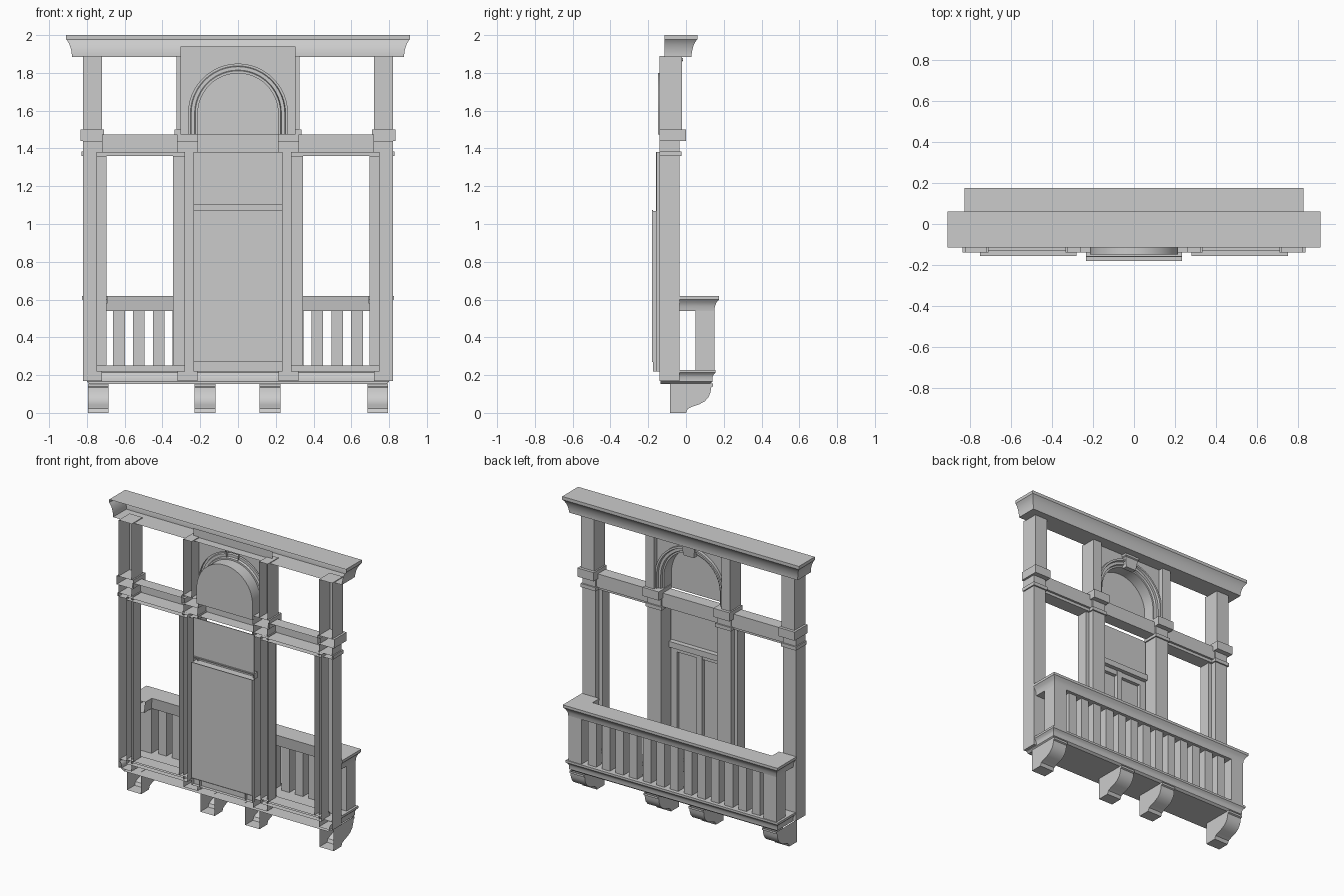
import bpy, bmesh
from math import sin, cos, pi

if "Cube" in bpy.data.objects:
    bpy.data.objects.remove(bpy.data.objects["Cube"])


def make(name, bm, smooth=False):
    bmesh.ops.remove_doubles(bm, verts=bm.verts, dist=1e-5)
    bmesh.ops.recalc_face_normals(bm, faces=bm.faces)
    me = bpy.data.meshes.new(name)
    bm.to_mesh(me)
    bm.free()
    ob = bpy.data.objects.new(name, me)
    bpy.context.collection.objects.link(ob)
    if smooth:
        bpy.ops.object.select_all(action='DESELECT')
        ob.select_set(True)
        bpy.context.view_layer.objects.active = ob
        bpy.ops.object.shade_smooth_by_angle(angle=0.6)
    return ob


def poly(bm, pts):
    return bm.faces.new([bm.verts.new(p) for p in pts])


def strips(bm, rows, closed=False):
    """Quads between successive rows of points."""
    n = len(rows)
    for i in range(n if closed else n - 1):
        a, b = rows[i], rows[(i + 1) % n]
        for j in range(len(a) - 1):
            poly(bm, [a[j], a[j + 1], b[j + 1], b[j]])


def box(name, x0, x1, y0, y1, z0, z1, open_back=True):
    """Box whose wall side (-y) is left open."""
    bm = bmesh.new()
    a, b, c, d = (x0, z0), (x1, z0), (x1, z1), (x0, z1)
    front = [(x, y1, z) for x, z in (a, b, c, d)]
    back = [(x, y0, z) for x, z in (a, b, c, d)]
    strips(bm, [back + back[:1], front + front[:1]])
    poly(bm, front)
    if not open_back:
        poly(bm, back)
    return make(name, bm)


def pair(name, x0, x1, *rest):
    box(name + "_right", x0, x1, *rest)
    box(name + "_left", -x1, -x0, *rest)


def three_sided(name, prof, X, Y, yb, ring=False):
    """Moulding profile (offset, z) run around left, front and right sides."""
    bm = bmesh.new()
    rows = [[(-X - o, yb, z), (-X - o, Y + o, z), (X + o, Y + o, z), (X + o, yb, z)]
            for o, z in prof]
    strips(bm, rows, ring)
    if not ring:
        poly(bm, rows[0])
        poly(bm, rows[-1])
    return make(name, bm, True)


# cornice
three_sided("cornice", [(0, 1.885), (0, 1.9), (0.004, 1.925), (0.012, 1.95),
                        (0.022, 1.968), (0.03, 1.978), (0.03, 2.0)], 0.88, 0.03, -0.115)

# outer posts
pair("outer_post", 0.72, 0.82, -0.14, -0.035, 0.17, 1.44)
pair("outer_upper_post", 0.72, 0.82, -0.14, -0.02, 1.5, 1.89)
pair("outer_capital", 0.71, 0.835, -0.14, 0.0, 1.44, 1.5)
pair("outer_necking", 0.712, 0.828, -0.14, -0.025, 1.36, 1.385)

# inner posts
pair("inner_post", 0.215, 0.32, -0.14, -0.035, 0.17, 1.44)
pair("inner_upper_post", 0.26, 0.325, -0.14, -0.02, 1.5, 1.89)
pair("inner_capital", 0.21, 0.335, -0.14, 0.0, 1.44, 1.5)
pair("inner_necking", 0.207, 0.328, -0.14, -0.025, 1.36, 1.385)

# cross beams
pair("side_beam", 0.32, 0.72, -0.13, -0.045, 1.38, 1.475)
box("door_beam", -0.215, 0.215, -0.13, -0.045, 1.38, 1.475)

# side window frames
pair("inner_jamb", 0.28, 0.345, -0.155, -0.075, 0.25, 1.36)
pair("outer_jamb", 0.695, 0.75, -0.155, -0.075, 0.25, 1.36)
pair("window_head", 0.28, 0.75, -0.155, -0.06, 1.36, 1.38)
pair("window_sill", 0.28, 0.75, -0.155, -0.06, 0.22, 0.25)

# door
box("transom_panel", -0.235, 0.235, -0.16, -0.155, 1.1, 1.38)
box("door_panel", -0.235, 0.235, -0.18, -0.175, 0.27, 1.075)
box("transom_rail", -0.235, 0.235, -0.16, -0.12, 1.07, 1.11)
box("door_top_rail", -0.235, 0.235, -0.175, -0.15, 1.035, 1.07)
box("door_bottom_rail", -0.235, 0.235, -0.175, -0.15, 0.22, 0.29)
box("door_mullion", -0.02, 0.02, -0.175, -0.145, 0.27, 1.07)
pair("door_stile", 0.175, 0.235, -0.175, -0.15, 0.22, 1.07)

# arch wall, archivolt and tympanum
ZC, Z0, WALL, N = 1.585, 1.475, -0.055, 24


def arch(r, y):
    arc = [(r * cos(pi * i / N), y, ZC + r * sin(pi * i / N)) for i in range(N + 1)]
    return [(r, y, Z0)] + arc + [(-r, y, Z0)]


bm = bmesh.new()
edge = arch(0.262, WALL)
strips(bm, [edge[1:-1], [(x, WALL, 1.94) for x, _, _ in edge[1:-1]]])
for s in (-1, 1):
    poly(bm, [(s * 0.262, WALL, Z0), (s * 0.262, WALL, ZC), (s * 0.262, WALL, 1.94),
              (s * 0.305, WALL, 1.94), (s * 0.305, WALL, Z0)])
make("arch_wall", bm)

bm = bmesh.new()
strips(bm, [arch(r, y) for r, y in [(0.265, WALL), (0.265, -0.035), (0.252, -0.035),
                                    (0.248, -0.05), (0.23, -0.05), (0.226, -0.065),
                                    (0.215, -0.065), (0.215, -0.148)]])
make("archivolt", bm, True)

bm = bmesh.new()
poly(bm, arch(0.215, -0.148))
make("tympanum", bm)

# keystone
bm = bmesh.new()
rows = [[(-w, -0.065, z), (-w, y, z), (w, y, z), (w, -0.065, z)]
        for w, y, z in [(0.04, -0.03, 1.79), (0.05, -0.022, 1.86),
                        (0.057, -0.015, 1.865), (0.057, -0.015, 1.88)]]
strips(bm, rows)
poly(bm, rows[0])
poly(bm, rows[-1])
make("keystone", bm)

# balcony floor
three_sided("balcony_floor", [(-0.015, 0.153), (0, 0.165), (0, 0.19), (0.006, 0.203),
                              (0.016, 0.213), (0.016, 0.228)], 0.80, 0.14, -0.135)

# handrail
three_sided("handrail", [(-0.1, 0.54), (0, 0.54), (0.003, 0.565), (0.012, 0.585),
                         (0.025, 0.6), (0.025, 0.618), (-0.11, 0.618)],
            0.80, 0.15, -0.035, True)

# balusters and corner posts
pair("corner_post", 0.70, 0.80, 0.05, 0.15, 0.228, 0.54, False)
for i in range(13):
    x = -0.63 + i * 0.105
    box("baluster", x - 0.031, x + 0.031, 0.07, 0.13, 0.228, 0.54, False)

# brackets
prof = [(-0.085, 0.155), (-0.085, 0), (0.0, 0), (0.01, 0.022), (0.035, 0.034),
        (0.07, 0.045), (0.1, 0.062), (0.12, 0.085), (0.13, 0.11), (0.133, 0.135),
        (0.143, 0.14), (0.143, 0.155)]
for x in (-0.74, -0.175, 0.17, 0.74):
    bm = bmesh.new()
    sides = [[(x + s, y, z) for y, z in prof] for s in (-0.055, 0.055)]
    strips(bm, [sides[0][1:], sides[1][1:]])
    for side in sides:
        poly(bm, side)
    make("bracket", bm, True)
